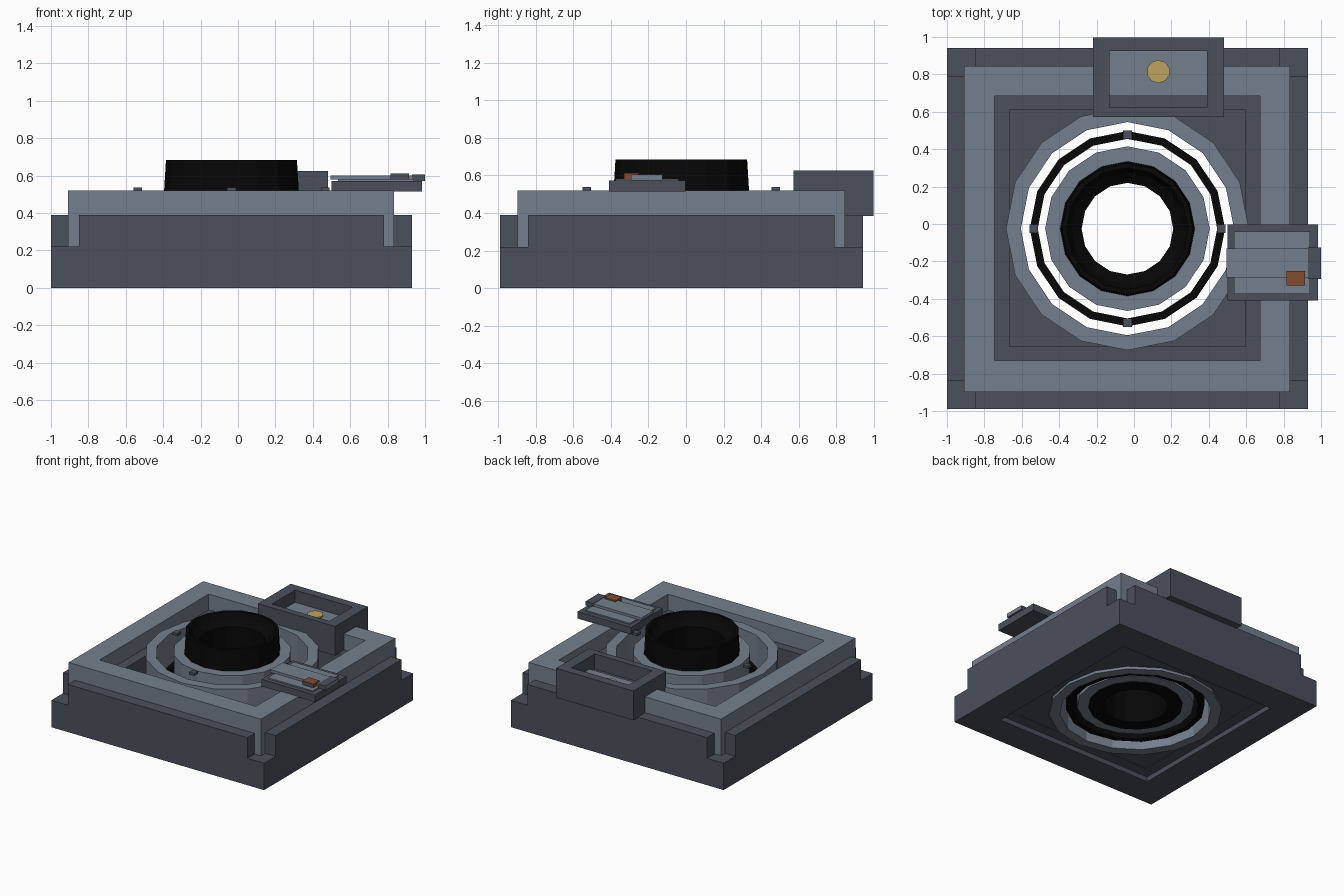
import bpy, bmesh, math

if "Cube" in bpy.data.objects:
    bpy.data.objects.remove(bpy.data.objects["Cube"])

CX, CY = -0.035, -0.025   # centre of the square body and rings


def mat(name, r, g, b):
    m = bpy.data.materials.new(name)
    m.diffuse_color = (r, g, b, 1)
    m.use_nodes = True
    m.node_tree.nodes["Principled BSDF"].inputs["Base Color"].default_value = m.diffuse_color
    return m


DARK = mat("dark slate", 0.070, 0.080, 0.104)
LIGHT = mat("light slate", 0.178, 0.212, 0.262)
BLACK = mat("black", 0.002, 0.002, 0.002)
GOLD = mat("gold", 0.52, 0.37, 0.12)
COPPER = mat("copper", 0.22, 0.075, 0.028)


def finish(name, bm, m):
    bmesh.ops.recalc_face_normals(bm, faces=bm.faces)
    me = bpy.data.meshes.new(name)
    bm.to_mesh(me)
    bm.free()
    me.materials.append(m)
    ob = bpy.data.objects.new(name, me)
    bpy.context.collection.objects.link(ob)
    return ob


def box(name, x, y, z, m):
    bm = bmesh.new()
    bmesh.ops.create_cube(bm, size=1)
    for v in bm.verts:
        v.co = [r[0] if c < 0 else r[1] for c, r in zip(v.co, (x, y, z))]
    return finish(name, bm, m)


def loops_mesh(name, loops, m):
    """Join closed loops of points into a tube that closes on itself."""
    bm = bmesh.new()
    rows = [[bm.verts.new(p) for p in loop] for loop in loops]
    n = len(rows[0])
    for i, a in enumerate(rows):
        b = rows[(i + 1) % len(rows)]
        for j in range(n):
            bm.faces.new((a[j], a[(j + 1) % n], b[(j + 1) % n], b[j]))
    return finish(name, bm, m)


def rect(x, y, z):
    return [(x[0], y[0], z), (x[1], y[0], z), (x[1], y[1], z), (x[0], y[1], z)]


def rect_ring(name, ox, oy, ix, iy, z, m):
    return loops_mesh(name, [rect(ox, oy, z[0]), rect(ox, oy, z[1]),
                             rect(ix, iy, z[1]), rect(ix, iy, z[0])], m)


def circle(r, z, n=16):
    return [(CX + r * math.cos(2 * math.pi * i / n),
             CY + r * math.sin(2 * math.pi * i / n), z) for i in range(n)]


def lathe(name, profile, m):
    return loops_mesh(name, [circle(r, z) for r, z in profile], m)


# Base: low square ring, with taller walls that stop short of the corners
OX, OY = (-1.0, 0.93), (-0.99, 0.94)
IX, IY = (-0.665, 0.595), (-0.655, 0.61)
rect_ring("base_ring", OX, OY, (-0.755, 0.685), (-0.745, 0.695), (0, 0.22), DARK)
box("base_wall_front", (-0.85, 0.78), (OY[0], IY[0]), (0.04, 0.39), DARK)
box("base_wall_back", (-0.85, 0.78), (IY[1], OY[1]), (0.04, 0.39), DARK)
box("base_wall_left", (OX[0], IX[0]), (-0.84, 0.79), (0.04, 0.39), DARK)
box("base_wall_right", (IX[1], OX[1]), (-0.84, 0.79), (0.04, 0.39), DARK)

# Light upper frame
rect_ring("upper_frame", (-0.908, 0.835), (-0.897, 0.845),
          (-0.745, 0.675), (-0.73, 0.685), (0.21, 0.52), LIGHT)


# Floor plate with a round opening (square outline sampled at 16 angles)
def square_loop(z, h=0.637):
    pts = []
    for i in range(16):
        a = 2 * math.pi * i / 16
        c, s = math.cos(a), math.sin(a)
        k = h / max(abs(c), abs(s))
        pts.append((CX + k * c, CY + k * s, z))
    return pts


loops_mesh("floor_plate", [square_loop(0.042), square_loop(0.14),
                           circle(0.58, 0.14), circle(0.58, 0.042)], DARK)

# Concentric rings and the tapered barrel
lathe("outer_ring", [(0.65, 0.02), (0.65, 0.50), (0.57, 0.50), (0.57, 0.02)], LIGHT)
lathe("seal_ring", [(0.522, 0.06), (0.522, 0.30), (0.48, 0.30), (0.48, 0.06)], BLACK)
lathe("inner_ring", [(0.44, 0.08), (0.44, 0.515), (0.35, 0.515), (0.35, 0.08)], LIGHT)
lathe("barrel", [(0.355, 0.07), (0.36, 0.52), (0.35, 0.685), (0.325, 0.685),
                 (0.30, 0.64), (0.245, 0.60), (0.245, 0.07)], BLACK)

# Four small tabs around the rings
for i in range(4):
    a = i * math.pi / 2
    x, y = CX + 0.502 * math.cos(a), CY + 0.502 * math.sin(a)
    box(f"ring_tab_{i}", (x - 0.023, x + 0.023), (y - 0.023, y + 0.023),
        (0.515, 0.537), DARK)

# Open box at the back with a gold button
rect_ring("back_box_walls", (-0.22, 0.48), (0.572, 0.997),
          (-0.13, 0.39), (0.625, 0.925), (0.385, 0.625), DARK)
box("back_box_floor", (-0.14, 0.40), (0.615, 0.935), (0.39, 0.50), DARK)
box("back_box_tray", (-0.13, 0.39), (0.69, 0.925), (0.49, 0.525), LIGHT)
bm = bmesh.new()
bmesh.ops.create_cone(bm, cap_ends=True, segments=10, radius1=0.062,
                      radius2=0.062, depth=0.02)
bmesh.ops.translate(bm, verts=bm.verts, vec=(0.13, 0.815, 0.53))
finish("gold_button", bm, GOLD)

# Sliding latch on the right
box("latch_base", (0.50, 0.985), (-0.41, -0.003), (0.515, 0.572), DARK)
box("latch_plate", (0.535, 0.94), (-0.375, -0.04), (0.57, 0.582), LIGHT)
box("latch_slider", (0.495, 0.94), (-0.285, -0.13), (0.58, 0.602), LIGHT)
stop = box("latch_stop", (0.93, 1.0), (-0.293, -0.125), (0.572, 0.605), DARK)
marker = box("latch_marker", (0.815, 0.915), (-0.33, -0.25), (0.575, 0.612), COPPER)

# Pale outer end on the stop, dark front edge on the marker
stop.data.materials.append(LIGHT)
marker.data.materials.append(DARK)
for f in stop.data.polygons:
    f.material_index = int(f.normal.x > 0.9)
for f in marker.data.polygons:
    f.material_index = int(f.normal.y < -0.9)
